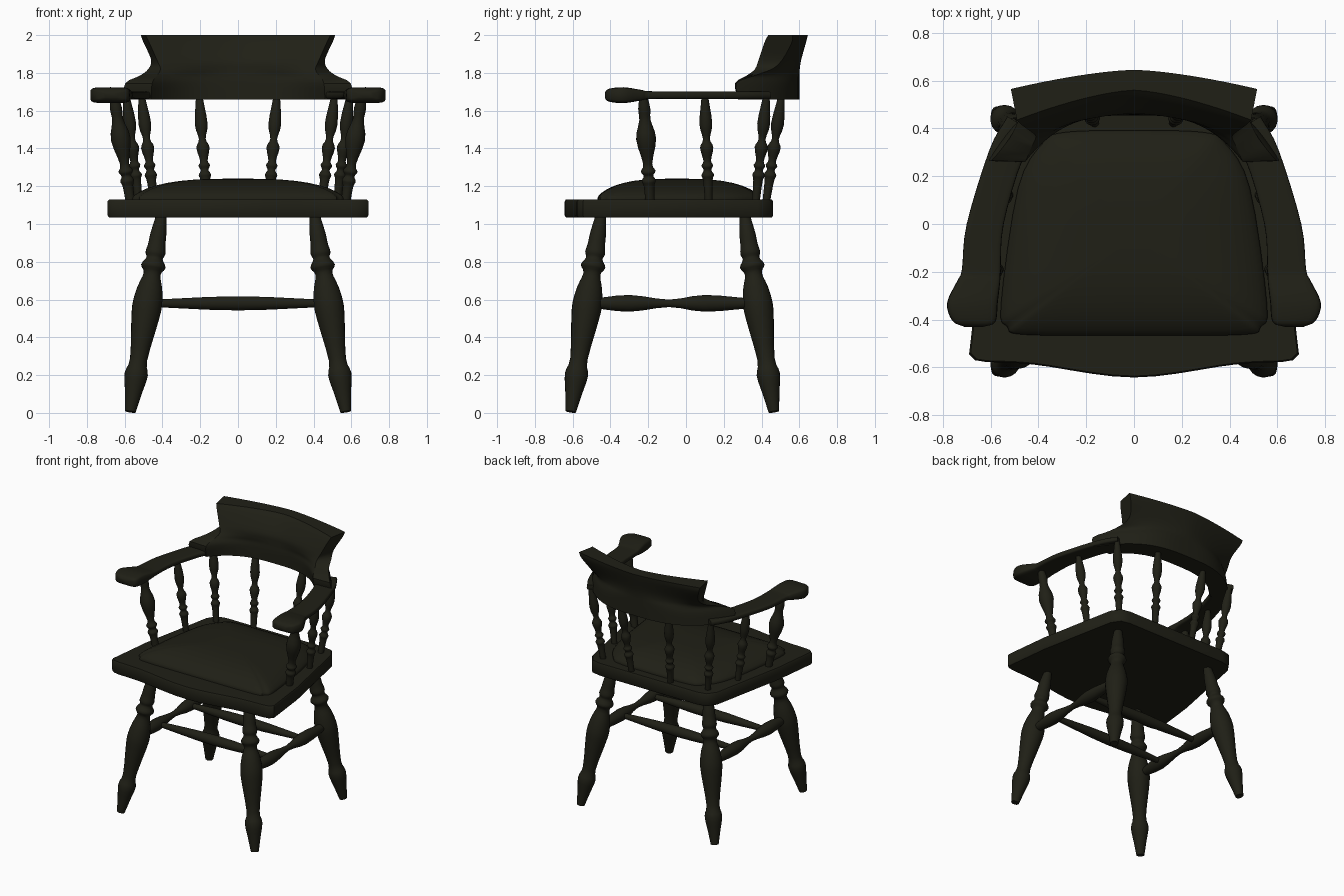
import bpy, bmesh, math
from mathutils import Vector

if "Cube" in bpy.data.objects:
    bpy.data.objects.remove(bpy.data.objects["Cube"])

wood = bpy.data.materials.new("dark_wood")
wood.diffuse_color = (0.014, 0.014, 0.008, 1)
wood.use_nodes = True
wood.node_tree.nodes["Principled BSDF"].inputs["Base Color"].default_value = wood.diffuse_color


def spline(pts, n):
    """Catmull-Rom curve through points, n steps per span."""
    p = [Vector(q) for q in pts]
    p = [2 * p[0] - p[1]] + p + [2 * p[-1] - p[-2]]
    out = []
    for i in range(1, len(p) - 2):
        a, b, c, d = p[i - 1:i + 3]
        for k in range(n):
            t = k / n
            out.append(0.5 * (2 * b + (c - a) * t + (2 * a - 5 * b + 4 * c - d) * t * t
                              + (3 * b - a - 3 * c + d) * t ** 3))
    return out + [p[-2]]


def mirrored(half):
    """Mirror a half outline that starts on x = 0."""
    return [(-x, y) for x, y in reversed(half[1:])] + list(half)


def loft(name, rings, angle=40, mirror=False):
    """Skin closed rings of equal length, with both ends capped."""
    bm = bmesh.new()
    vs = [[bm.verts.new(p) for p in r] for r in rings]
    n = len(vs[0])
    for a, b in zip(vs, vs[1:]):
        for i in range(n):
            bm.faces.new((a[i], a[(i + 1) % n], b[(i + 1) % n], b[i]))
    bm.faces.new(vs[0])
    bm.faces.new(vs[-1])
    bmesh.ops.recalc_face_normals(bm, faces=bm.faces)
    me = bpy.data.meshes.new(name)
    bm.to_mesh(me)
    bm.free()
    ob = bpy.data.objects.new(name, me)
    bpy.context.collection.objects.link(ob)
    me.materials.append(wood)
    if mirror:
        ob.modifiers.new("mirror", 'MIRROR')
    bpy.ops.object.select_all(action='DESELECT')
    ob.select_set(True)
    bpy.context.view_layer.objects.active = ob
    bpy.ops.object.shade_smooth_by_angle(angle=math.radians(angle))


def turned(name, a, b, profile, sides=18):
    """Lathe-turned rod from a to b; profile holds (position, radius)."""
    a, b = Vector(a), Vector(b)
    q = (b - a).to_track_quat('Z', 'Y')
    lo, hi = profile[0][0], profile[-1][0]
    turns = [2 * math.pi * i / sides for i in range(sides)]
    loft(name, [[a.lerp(b, (s - lo) / (hi - lo))
                 + q @ Vector((r * math.cos(t), r * math.sin(t), 0)) for t in turns]
                for s, r in spline(profile, 3)], 50)


LEG = [(0, .028), (.1, .045), (.2, .062), (.28, .046), (.5, .074), (.58, .078), (.66, .066),
       (.735, .045), (.775, .066), (.815, .044), (.845, .053), (.89, .046), (.95, .042), (1.05, .027)]
SPINDLE = [(1.12, .02), (1.23, .025), (1.26, .033), (1.285, .02), (1.31, .031), (1.335, .02),
           (1.405, .035), (1.45, .018), (1.53, .034), (1.67, .018)]
ARM_POST = [(1.12, .025), (1.2, .028), (1.23, .037), (1.255, .025), (1.28, .039), (1.32, .024),
            (1.45, .053), (1.55, .03), (1.61, .032), (1.67, .022)]
SIDE_ROD = [(-.5, .024), (-.3, .045), (-.09, .02), (.1, .045), (.36, .024)]
CROSS_ROD = [(-.48, .018), (0, .038), (.48, .018)]

for s, side in ((-1, "left"), (1, "right")):
    # splayed legs and side stretchers
    for end, y0, y1 in (("front", -.61, -.45), ("rear", .465, .31)):
        turned(f"{end}_leg_{side}", (s * .57, y0, .006), (s * .405, y1, 1.05), LEG)
    turned(f"side_stretcher_{side}", (s * .485, -.5, .58), (s * .485, .36, .58), SIDE_ROD)
    # arm posts and back spindles
    turned(f"arm_post_{side}", (s * .57, -.19, 1.12), (s * .655, -.225, 1.67), ARM_POST)
    for i, (x0, y0, x1, y1) in enumerate(((.525, .12, .59, .10), (.445, .37, .51, .425),
                                          (.165, .425, .205, .505))):
        turned(f"spindle_{side}_{i + 1}", (s * x0, y0, 1.12), (s * x1, y1, 1.67), SPINDLE)
# cross stretchers
for name, y in (("front_cross_stretcher", -.28), ("rear_cross_stretcher", .1)):
    turned(name, (-.48, y, .58), (.48, y, .58), CROSS_ROD)


def scaled(outline, k, z, cy=-.05):
    return [(p[0] * k, cy + (p[1] - cy) * k, z) for p in outline]


# seat board with bowed front edge
front = spline(mirrored([(0, -.642), (.42, -.588), (.62, -.577)]), 5)
back = [(.665, -.57), (.69, -.545), (.65, -.2), (.535, .38), (.49, .445), (.42, .46)]
seat = [tuple(p) for p in front] + back + [(-x, y) for x, y in reversed(back)]
loft("seat", [scaled(seat, k, z) for k, z in ((.99, 1.035), (1, 1.045), (1, 1.12), (.99, 1.13))])

# domed seat pad: the rings rise quickly at the rim and flatten on top
pad = spline(mirrored([(0, -.467), (.46, -.463), (.53, -.43), (.557, -.34),
                       (.485, .15), (.38, .34), (.28, .385), (0, .392)]), 4)[:-1]
dome = [(1, 1.12)]
for i in range(10):
    k = math.cos(math.pi / 2 * i / 9.5)
    dome.append((k, 1.14 + .1 * (1 - k ** 3) ** .7))
loft("seat_pad", [scaled(pad, k, z) for k, z in dome])

# armrests with swollen hand ends: inner xy, outer xy, half thickness
ARM = [(.63, -.43, .71, -.43, .015), (.58, -.41, .76, -.405, .034), (.57, -.33, .782, -.33, .042),
       (.56, -.24, .738, -.235, .028), (.558, -.19, .72, -.19, .021), (.545, 0, .70, 0, .02),
       (.465, .27, .605, .31, .02), (.38, .36, .53, .45, .02)]
rings = []
for ax, ay, bx, by, h in spline(ARM, 4):
    ring = []
    for i in range(20):
        u, w = (math.copysign(abs(c) ** .4, c) for c in
                (math.cos(i * math.pi / 10), math.sin(i * math.pi / 10)))
        p = Vector((ax, ay)).lerp(Vector((bx, by)), .5 + u / 2)
        ring.append((p.x, p.y, 1.682 + w * h))
    rings.append(ring)
loft("armrests", rings, 50, mirror=True)


def bow(width, mid, end, power, steps=16):
    """Plan curve that runs from the middle to both ends."""
    us = [math.sin(math.pi / 2 * i / steps) for i in range(-steps, steps + 1)]
    return [(width * u, mid + (end - mid) * abs(u) ** power) for u in us]


# curved backrest: height, front (width, mid, end), back (width, mid, end), power
BACK = [(1.658, .46, .455, .275, .605, .60, .285, 3),
        (1.745, .455, .455, .26, .597, .60, .265, 3),
        (1.785, .43, .458, .32, .52, .60, .36, 2.8),
        (1.82, .41, .46, .365, .475, .602, .455, 2),
        (1.87, .43, .468, .385, .46, .61, .51, 1.6),
        (1.96, .47, .525, .415, .50, .635, .56, 1.5),
        (2.0, .49, .56, .435, .515, .645, .565, 1.5)]
loft("backrest", [[(x, y, z) for x, y in bow(*f, p) + bow(*b, p)[::-1]]
                  for z, *m, p in spline(BACK, 3) for f, b in ((m[:3], m[3:]),)], 45)
